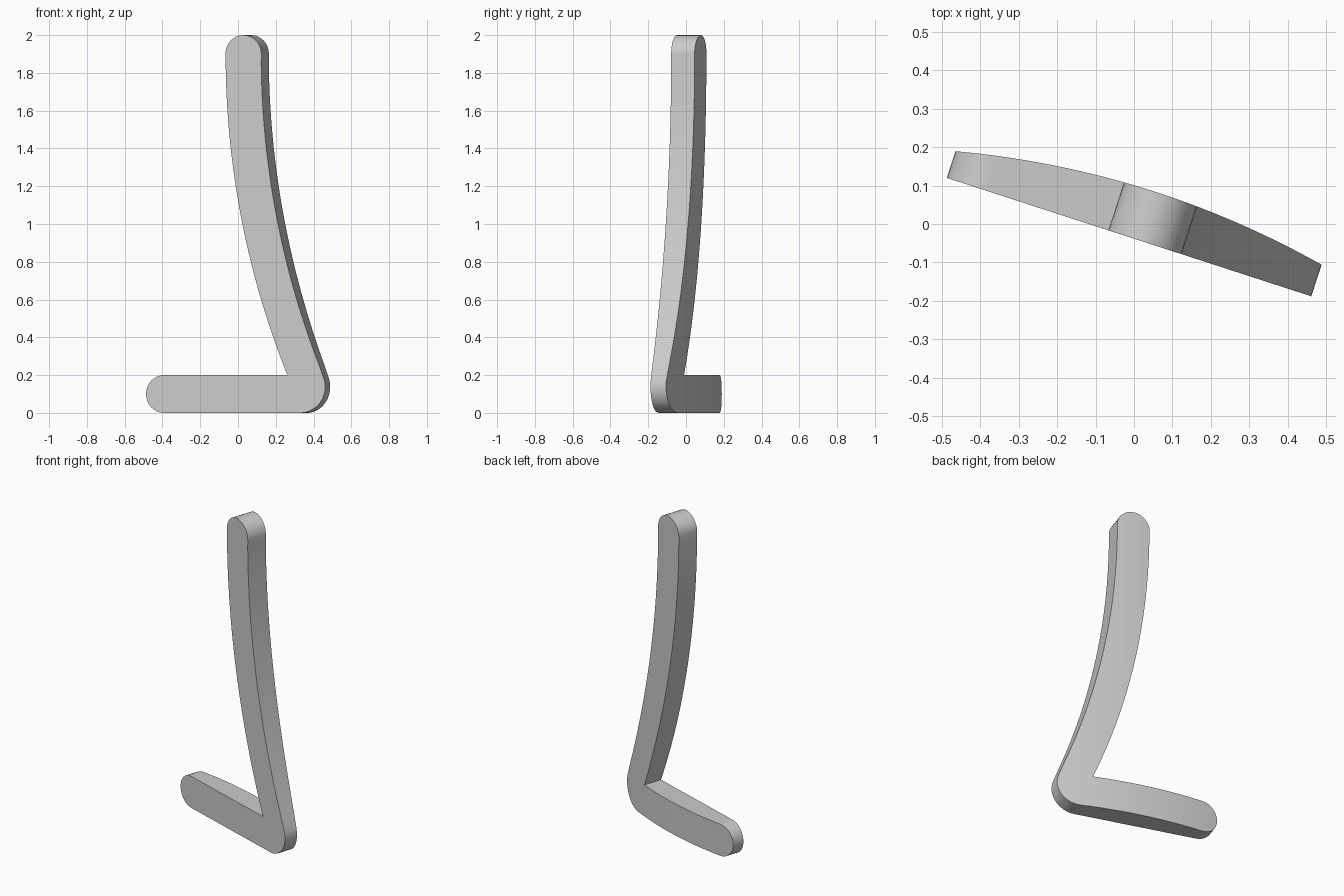
import bpy, bmesh
from math import sin, cos, pi, radians, sqrt

cube = bpy.data.objects.get("Cube")
if cube:
    bpy.data.objects.remove(cube, do_unlink=True)

TURN = radians(18)
LENGTH, BEND = 0.994, 4.37


def arc(cu, cz, r, start, end, steps=16):
    angles = [radians(start + (end - start) * i / steps) for i in range(steps + 1)]
    return [(cu + r * cos(a), cz + r * sin(a)) for a in angles]


def leg_edge(u, steps=32):
    """Bowed edge of the upright, from the foot to the rounded tip."""
    pts = []
    for i in range(steps):
        drop = 1.7 * (1 - i / steps)
        pts.append((u + BEND - sqrt(BEND**2 - drop**2), 1.9 - drop))
    return pts


def thickness(u):
    """Depth of the plate, with a bulging back."""
    return 0.133 - 0.214 * (u - 0.53) ** 2


# Outline: rounded toe, heel, bowed upright, rounded tip, inner corner
outline = arc(0.1, 0.1, 0.1, 90, 270)
outline += arc(0.859, 0.138, 0.138, -90, 20)
outline += leg_edge(0.641)[1:]
outline += arc(0.542, 1.9, 0.1, 0, 180)
outline += leg_edge(0.443)[::-1]

# Extrude the outline into a plate
bm = bmesh.new()
face = bm.faces.new([bm.verts.new((u, 0, z)) for u, z in outline])
extruded = bmesh.ops.extrude_face_region(bm, geom=[face])["geom"]
for v in extruded:
    if isinstance(v, bmesh.types.BMVert):
        v.co.y = 1

# Slice into strips so that the back can curve
STRIPS = 28
for i in range(1, STRIPS):
    bmesh.ops.bisect_plane(bm, geom=bm.verts[:] + bm.edges[:] + bm.faces[:], dist=1e-5,
                           plane_co=(LENGTH * i / STRIPS + 0.0007, 0, 0), plane_no=(1, 0, 0))
bmesh.ops.recalc_face_normals(bm, faces=bm.faces[:])

# Shape the back, then turn the plate into place
for v in bm.verts:
    u = v.co.x
    d = thickness(u) if v.co.y > 0.5 else 0
    v.co.x = -0.487 + u * cos(TURN) + d * sin(TURN)
    v.co.y = 0.12 - u * sin(TURN) + d * cos(TURN)
bm.normal_update()

mesh = bpy.data.meshes.new("curved_l_bar")
bm.to_mesh(mesh)
bm.free()
bar = bpy.data.objects.new("curved_l_bar", mesh)
bpy.context.collection.objects.link(bar)

# Plain grey finish
grey = bpy.data.materials.new("light_grey")
grey.use_nodes = True
colour = (0.6, 0.6, 0.6, 1)
grey.diffuse_color = colour
grey.node_tree.nodes["Principled BSDF"].inputs["Base Color"].default_value = colour
mesh.materials.append(grey)

bpy.ops.object.select_all(action="DESELECT")
bar.select_set(True)
bpy.context.view_layer.objects.active = bar
bpy.ops.object.shade_smooth_by_angle(angle=radians(30))
